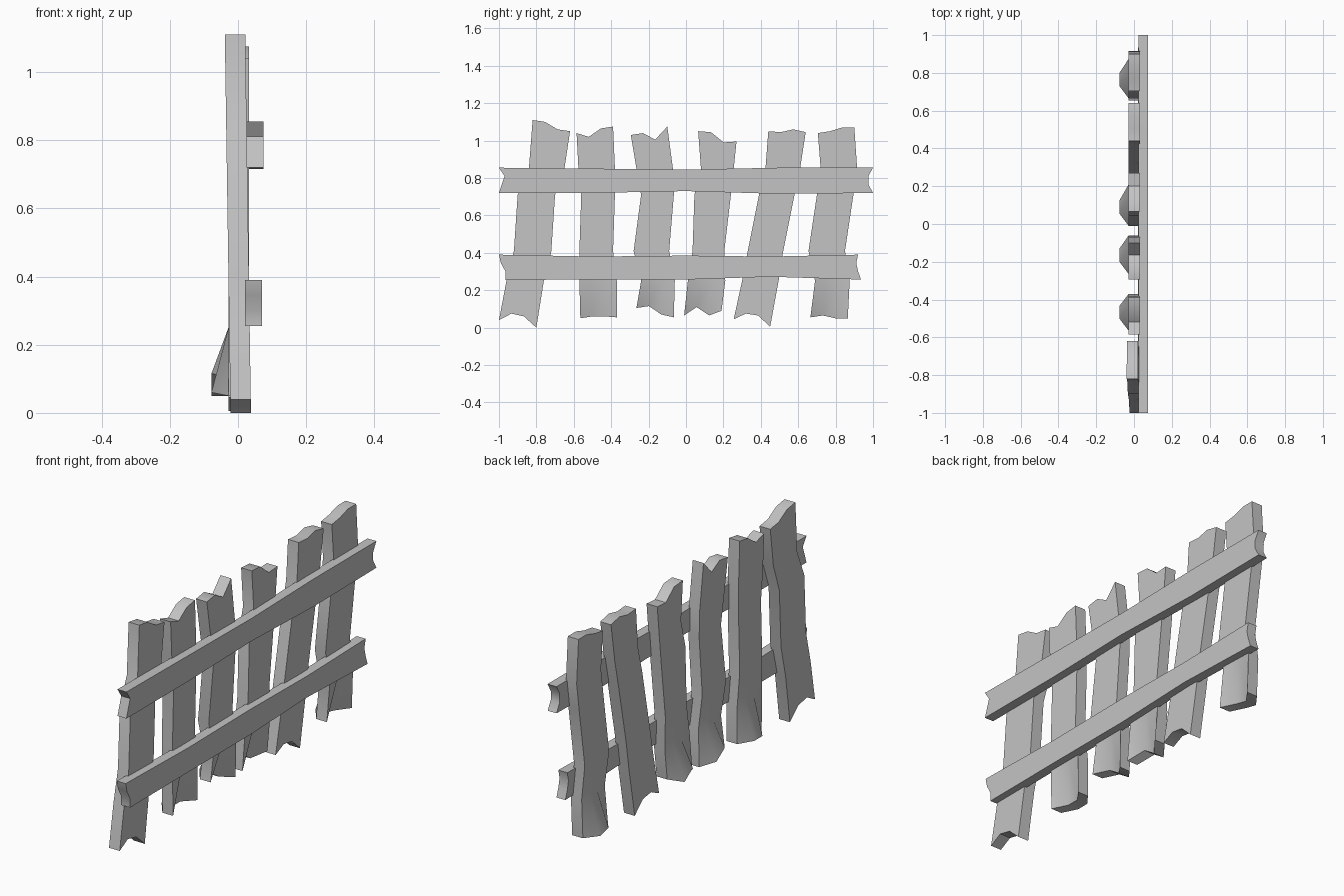
import bpy
import bmesh
import math

cube = bpy.data.objects.get("Cube")
if cube:
    bpy.data.objects.remove(cube, do_unlink=True)

# Single weathered grey for the whole fence
grey = bpy.data.materials.new("weathered_grey")
grey.use_nodes = True
colour = (0.55, 0.55, 0.55, 1)
grey.diffuse_color = colour
grey.node_tree.nodes["Principled BSDF"].inputs["Base Color"].default_value = colour


def board(name, rows, thickness):
    """Skin rows of points into a sheet, then thicken it along +x."""
    bm = bmesh.new()
    grid = [[bm.verts.new(p) for p in row] for row in rows]
    for low, high in zip(grid, grid[1:]):
        for i in range(len(low) - 1):
            bm.faces.new((low[i], low[i + 1], high[i + 1], high[i]))
    result = bmesh.ops.extrude_face_region(bm, geom=bm.faces[:], use_keep_orig=True)
    moved = [g for g in result["geom"] if isinstance(g, bmesh.types.BMVert)]
    bmesh.ops.translate(bm, verts=moved, vec=(thickness, 0, 0))
    bmesh.ops.recalc_face_normals(bm, faces=bm.faces[:])
    mesh = bpy.data.meshes.new(name)
    bm.to_mesh(mesh)
    bm.free()
    mesh.materials.append(grey)
    obj = bpy.data.objects.new(name, mesh)
    bpy.context.collection.objects.link(obj)
    bpy.ops.object.select_all(action="DESELECT")
    obj.select_set(True)
    bpy.context.view_layer.objects.active = obj
    bpy.ops.object.shade_smooth_by_angle(angle=math.radians(40))


KNEES = (0.25, 0.41, 0.71, 0.85)


def picket(name, left, right, bottom, top, bulge=0.05, foot_x=-0.028, top_x=-0.028):
    """Crooked upright; left and right list its edges from foot to tip."""
    heights = [bottom] + [[z] * 4 for z in KNEES] + [top]
    rows = []
    for r, zs in enumerate(heights):
        row = []
        for c, z in enumerate(zs):
            y = left[r] + (right[r] - left[r]) * c / 3
            x = foot_x + (top_x - foot_x) * z
            if r == 0 and c in (1, 2):
                x -= bulge
            row.append((x, y, z))
        rows.append(row)
    board(name, rows, 0.06)


# Uprights
picket("picket_1", (-1, -.96, -.92, -.9, -.84, -.82), (-.8, -.76, -.72, -.7, -.65, -.62),
       (.04, .075, .06, 0), (1.11, 1.1, 1.06, 1.05),
       bulge=0, foot_x=-0.022, top_x=-0.037)
picket("picket_2", (-.565, -.57, -.57, -.56, -.575, -.585), (-.37, -.37, -.39, -.38, -.38, -.39),
       (.05, .06, .06, .055), (1.04, 1.02, 1.065, 1.075))
picket("picket_3", (-.265, -.24, -.28, -.24, -.265, -.295), (-.065, -.06, -.09, -.065, -.07, -.1),
       (.105, .115, .07, .055), (1.03, 1.04, 1.005, 1.075))
picket("picket_4", (-.01, .01, .035, .045, .08, .065), (.19, .21, .205, .24, .255, .27),
       (.065, .11, .065, .09), (1.05, 1.045, .99, .995))
picket("picket_5", (.255, .3, .33, .39, .425, .44), (.45, .495, .52, .58, .61, .64),
       (.045, .075, .065, .005), (1.05, 1.045, 1.06, 1.045), bulge=0)
picket("picket_6", (.665, .69, .655, .7, .72, .705), (.865, .875, .85, .895, .915, .9),
       (.055, .065, .05, .05), (1.04, 1.05, 1.07, 1.07))


def rail(name, x, stations, start, end):
    """Long board; stations give y, underside and top, ends are chipped."""
    rows = []
    for i, (y, low, high) in enumerate(stations):
        chips = start if i == 0 else end if i == len(stations) - 1 else (0,) * 4
        rows.append([(x, y + chip, low + (high - low) * c / 3) for c, chip in enumerate(chips)])
    board(name, rows, 0.05)


# Cross rails
rail("upper_rail", 0.025,
     ((-1, .72, .855), (-.5, .72, .85), (0, .73, .845), (.5, .715, .855), (1, .72, .855)),
     (0, .015, .03, 0), (0, -.025, -.025, 0))
rail("lower_rail", 0.021,
     ((-1, .255, .39), (-.5, .257, .38), (0, .257, .385), (.45, .272, .38), (.93, .257, .39)),
     (.035, .035, .01, 0), (.005, -.01, -.02, -.01))
